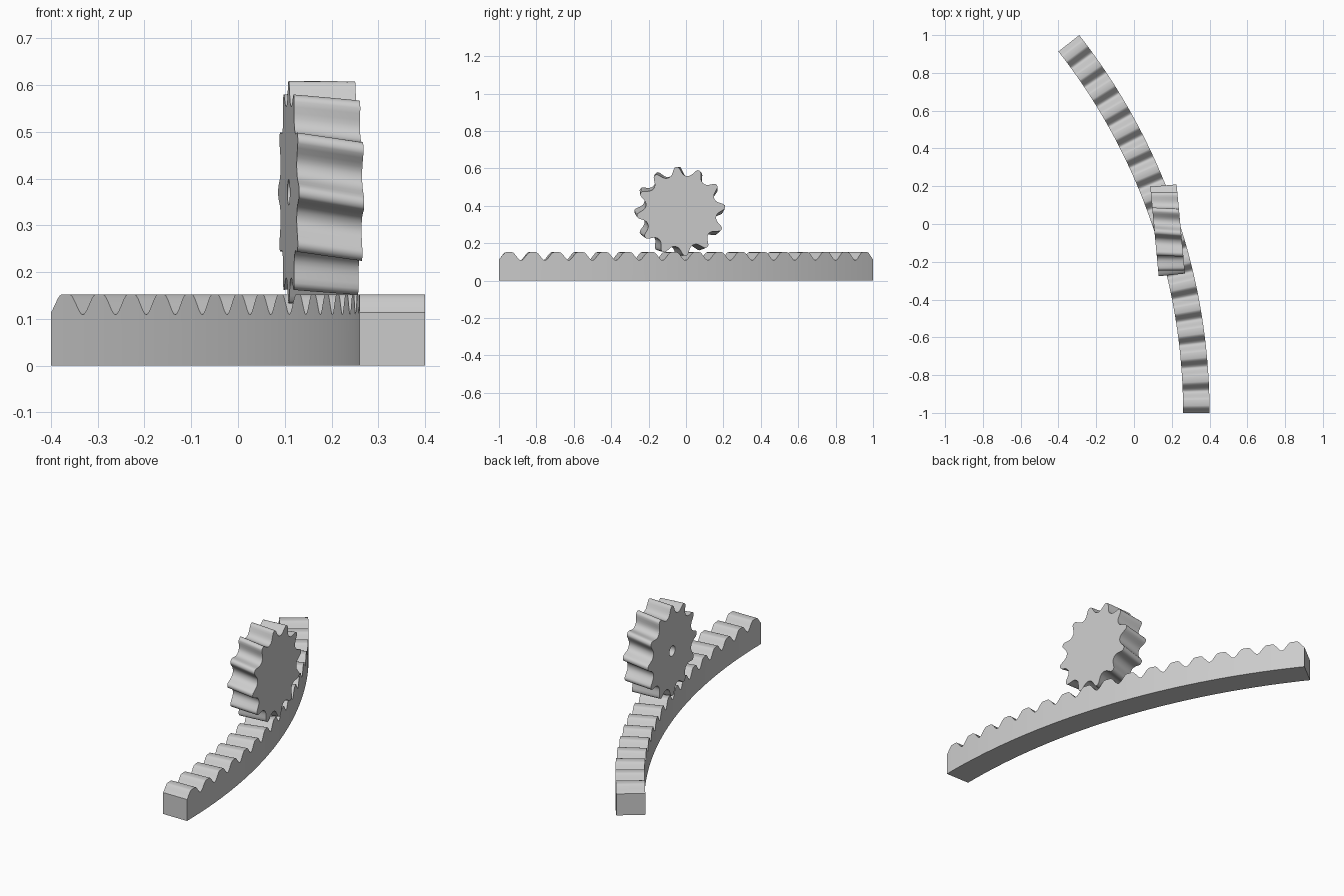
import bpy, bmesh
from math import radians, degrees, sin, cos, floor

if "Cube" in bpy.data.objects:
    bpy.data.objects.remove(bpy.data.objects["Cube"])

grey = bpy.data.materials.new("light_grey")
grey.use_nodes = True
colour = (0.6, 0.6, 0.6, 1)
grey.diffuse_color = colour
grey.node_tree.nodes["Principled BSDF"].inputs["Base Color"].default_value = colour


def smooth_lookup(points, t):
    """Interpolate a short list of (position, value) pairs."""
    for (a, va), (b, vb) in zip(points, points[1:]):
        if t <= b:
            return va + (vb - va) * (t - a) / (b - a)
    return points[-1][1]


def loft(name, rings):
    """Skin a series of equal closed rings and cap both ends."""
    bm = bmesh.new()
    loops = [[bm.verts.new(p) for p in ring] for ring in rings]
    n = len(loops[0])
    for a, b in zip(loops, loops[1:]):
        for i in range(n):
            j = (i + 1) % n
            bm.faces.new((a[i], a[j], b[j], b[i]))
    bm.faces.new(loops[0][::-1])
    bm.faces.new(loops[-1])
    bmesh.ops.recalc_face_normals(bm, faces=bm.faces)
    mesh = bpy.data.meshes.new(name)
    bm.to_mesh(mesh)
    bm.free()
    mesh.materials.append(grey)
    obj = bpy.data.objects.new(name, mesh)
    bpy.context.collection.objects.link(obj)
    bpy.ops.object.select_all(action='DESELECT')
    obj.select_set(True)
    bpy.context.view_layer.objects.active = obj
    bpy.ops.object.shade_smooth_by_angle(angle=radians(40))
    return obj


# Curved rack: rectangular section swept along an arc, toothed on top
CX, CY, INNER, OUTER, ARC = -2.843, -1.0, 3.103, 3.243, 38.07
PITCH, VALLEYS = 2.26, 16
# height against distance from a valley, in pitches
rack_tooth = [(0, 0.109), (0.05, 0.111), (0.12, 0.119), (0.2, 0.132),
              (0.27, 0.143), (0.33, 0.150), (0.38, 0.152), (0.5, 0.152)]
stations = {0.0, ARC}
for k in range(-1, VALLEYS + 1):
    valley = ARC / 2 + (k - (VALLEYS - 1) / 2) * PITCH
    for t, z in rack_tooth:
        for side in (-1, 1):
            a = round(valley + side * t * PITCH, 4)
            if 0 < a < ARC:
                stations.add(a)


def rack_section(deg):
    u = (deg - ARC / 2) / PITCH + 0.5
    top = smooth_lookup(rack_tooth, abs(u - floor(u + 0.5)))
    c, s = cos(radians(deg)), sin(radians(deg))
    return [(CX + r * c, CY + r * s, z)
            for r, z in ((INNER, 0), (OUTER, 0), (OUTER, top), (INNER, top))]


loft("curved_rack", [rack_section(a) for a in sorted(stations)])

# Helical pinion: toothed rings twisted along the axis, blind bore on one side
TEETH, WIDTH, TWIST, BORE = 12, 0.14, 6, 0.027
# radius against distance from a tooth centre, in pitches
pinion_tooth = [(0, 0.238), (0.06, 0.237), (0.11, 0.232), (0.16, 0.222),
                (0.22, 0.210), (0.28, 0.201), (0.35, 0.195), (0.42, 0.192),
                (0.5, 0.191)]
profile = [(-t, r) for t, r in pinion_tooth[-2:0:-1]] + pinion_tooth


def pinion_ring(x, twist, radius=None):
    ring = []
    for k in range(TEETH):
        for t, r in profile:
            a = radians(90 + twist + (k + t) * 360 / TEETH)
            r = radius or r
            ring.append((x, r * cos(a), r * sin(a)))
    return ring


rings = [pinion_ring(0, 0, BORE), pinion_ring(-WIDTH / 2, 0, BORE)]
STEPS = 6
for i in range(STEPS + 1):
    f = i / STEPS
    rings.append(pinion_ring((f - 0.5) * WIDTH, f * TWIST))
pinion = loft("pinion_gear", rings)
pinion.location = (0.178, -0.033, 0.371)
pinion.rotation_euler.z = radians(5.4)
